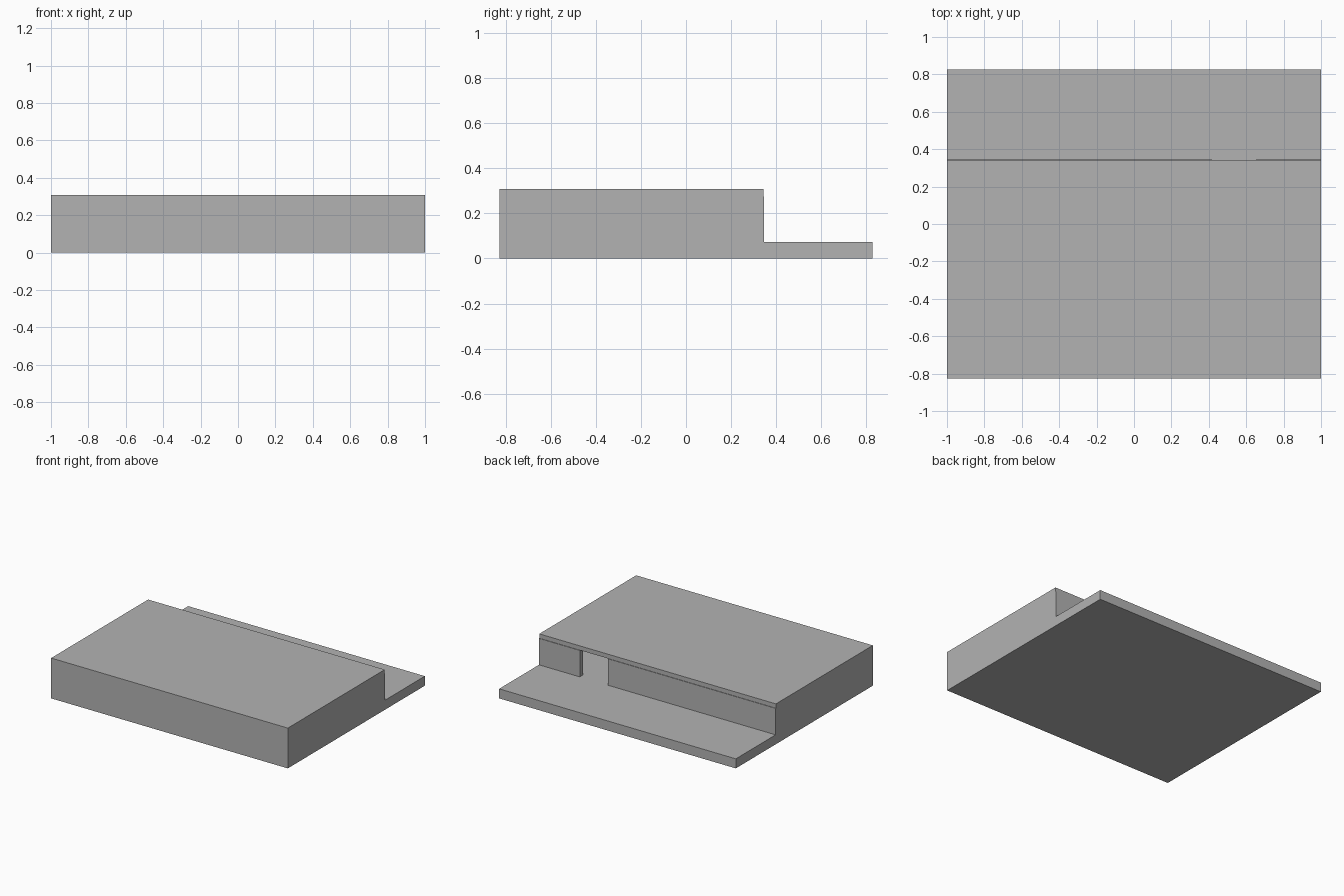
import bpy

cube = bpy.data.objects.get("Cube")
if cube:
    bpy.data.objects.remove(cube, do_unlink=True)

grey = bpy.data.materials.new("plain grey")
grey.use_nodes = True
colour = (0.45, 0.45, 0.45, 1)
grey.diffuse_color = colour
grey.node_tree.nodes["Principled BSDF"].inputs["Base Color"].default_value = colour


def box(name, x, y, z):
    """Box spanning the given (low, high) ranges."""
    bpy.ops.mesh.primitive_cube_add(size=1)
    ob = bpy.context.object
    ob.name = name
    spans = (x, y, z)
    ob.location = [(a + b) / 2 for a, b in spans]
    ob.scale = [b - a for a, b in spans]
    bpy.ops.object.transform_apply(location=True, rotation=True, scale=True)
    ob.data.materials.append(grey)
    return ob


HALF_X, FRONT, BACK = 1.0, -0.827, 0.827
WALL_BACK, THICK = 0.347, 0.042
FLOOR_TOP, WALL_TOP, ROOF_TOP = 0.073, 0.275, 0.308
DOOR = (0.415, 0.655)
rise = (FLOOR_TOP, WALL_TOP)
inner = HALF_X - THICK
back_span = (WALL_BACK - THICK, WALL_BACK)

# Floor slab with open terrace at the back
box("floor_slab", (-HALF_X, HALF_X), (FRONT, BACK), (0, FLOOR_TOP))

# Outer walls
box("front_wall", (-inner, inner), (FRONT, FRONT + THICK), rise)
for name, side in (("left_wall", 1), ("right_wall", -1)):
    box(name, sorted((side * inner, side * HALF_X)), (FRONT, WALL_BACK), rise)

# Back wall, split by a full height doorway
box("back_wall_left", (DOOR[1], inner), back_span, rise)
box("back_wall_right", (-inner, DOOR[0]), back_span, rise)

# Flat roof, set back a hair from the rear wall
box("roof", (-HALF_X, HALF_X), (FRONT, WALL_BACK - 0.004), (WALL_TOP, ROOF_TOP))
